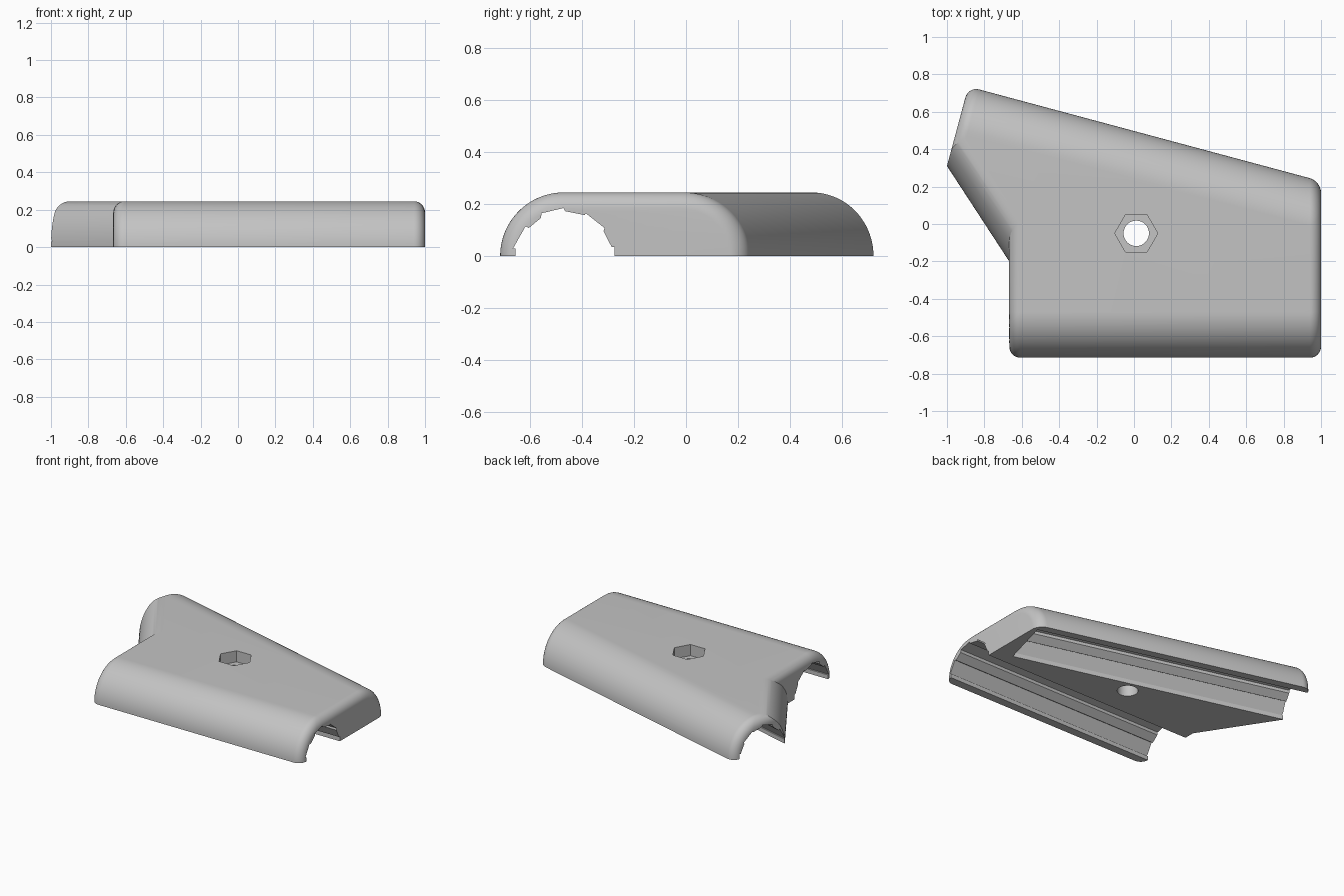
import bpy, bmesh, math
from mathutils import Vector, Matrix

if "Cube" in bpy.data.objects:
    bpy.data.objects.remove(bpy.data.objects["Cube"])

R, FILLET, SLOPE = 0.245, 0.06, 0.17   # body height, end rounding, slanted edge width
TILT = math.radians(-15)
LEVELS, CORNER = 22, 8

grey = bpy.data.materials.new("plain_grey")
grey.use_nodes = True
grey.diffuse_color = (0.55, 0.55, 0.55, 1)
grey.node_tree.nodes["Principled BSDF"].inputs["Base Color"].default_value = (0.55, 0.55, 0.55, 1)

# Footprint, counterclockwise, with the rounding style of the edge after each corner
plan = [Vector(p) for p in [(-0.667, -0.715), (1, -0.715), (1, 0.229),
                            (-0.886, 0.735), (-1, 0.31), (-0.667, -0.2)]]
kinds = ["arch", "end", "arch", "end", "slope", "end"]


def edge_line(i):
    d = (plan[(i + 1) % len(plan)] - plan[i]).normalized()
    n = Vector((-d.y, d.x))
    return n, n.dot(plan[i])


def meet(i, a, j, b):
    """Crossing of edges i and j, moved inward by a and b."""
    (n, c), (m, e) = edge_line(i), edge_line(j)
    c, e = c + a, e + b
    det = n.x * m.y - n.y * m.x
    return Vector(((c * m.y - n.y * e) / det, (n.x * e - c * m.x) / det))


def inset(kind, z):
    if kind == "end":
        h = max(0, z - (R - FILLET))
        return FILLET - math.sqrt(max(0, FILLET ** 2 - h ** 2))
    width = R if kind == "arch" else SLOPE
    return width * (1 - math.sqrt(max(0, 1 - (z / R) ** 2)))


def contour(z):
    pts = []
    top = math.acos(min(1, max(0, (z - R + FILLET) / FILLET)))
    for i in range(len(plan)):
        j = i - 1
        if "arch" not in (kinds[i], kinds[j]):
            pts.append(meet(j, inset(kinds[j], z), i, inset(kinds[i], z)))
            continue
        fan = []
        for k in range(CORNER + 1):
            phi = top * k / CORNER
            rho = R - FILLET + FILLET * math.cos(phi)
            arch = R - math.sqrt(max(0, rho ** 2 - z ** 2))
            end = FILLET * (1 - math.sin(phi))
            fan.append(meet(j, arch, i, end) if kinds[j] == "arch" else meet(j, end, i, arch))
        pts += fan if kinds[j] == "arch" else fan[::-1]
    return pts


def finish(bm, name):
    bmesh.ops.recalc_face_normals(bm, faces=bm.faces)
    mesh = bpy.data.meshes.new(name)
    bm.to_mesh(mesh)
    bm.free()
    obj = bpy.data.objects.new(name, mesh)
    bpy.context.collection.objects.link(obj)
    mesh.materials.append(grey)
    return obj


def prism(name, base, move):
    """Closed solid swept from a flat outline."""
    bm = bmesh.new()
    face = bm.faces.new([bm.verts.new(p) for p in base])
    swept = bmesh.ops.extrude_face_region(bm, geom=[face])
    bmesh.ops.translate(bm, vec=move, verts=[g for g in swept["geom"]
                                             if isinstance(g, bmesh.types.BMVert)])
    obj = finish(bm, name)
    obj.hide_render = True
    return obj


# Body: stacked contours closed by a flat base and top
bm = bmesh.new()
rings = []
for k in range(LEVELS + 1):
    z = R * math.sin(math.pi / 2 * k / LEVELS)
    rings.append([bm.verts.new((p.x, p.y, z)) for p in contour(z)])
for low, high in zip(rings, rings[1:]):
    for i in range(len(low)):
        bm.faces.new((low[i - 1], low[i], high[i], high[i - 1]))
bm.faces.new(rings[0][::-1])
bm.faces.new(rings[-1])
bmesh.ops.remove_doubles(bm, verts=bm.verts, dist=1e-4)
body = finish(bm, "clamp_body")

# Stepped channel section: sideways offset and height
section = [(-0.19, -0.1), (-0.19, 0.03), (-0.2, 0.03), (-0.152, 0.115), (-0.14, 0.108),
           (-0.094, 0.146), (-0.09, 0.165), (-0.006, 0.185), (0, 0.173), (0.075, 0.158),
           (0.079, 0.165), (0.152, 0.108), (0.148, 0.096), (0.179, 0.035), (0.19, 0.035),
           (0.19, -0.1)]


def channel(name, start, angle, length):
    turn = Matrix.Rotation(angle, 3, "Z")
    base = [turn @ Vector((0, y, z)) + Vector(start) for y, z in section]
    return prism(name, base, turn @ Vector((-length, 0, 0)))


def round_outline(sides, radius, z):
    return [(0.012 + radius * math.cos(math.tau * k / sides),
             -0.05 + radius * math.sin(math.tau * k / sides), z) for k in range(sides)]


# Straight channel, blind angled channel, nut pocket and bolt hole
cutters = [channel("straight_channel", (1.2, -0.465, 0), 0, 2.4),
           channel("angled_channel", (0.92, -0.003, 0), TILT, 2.4),
           prism("nut_pocket", round_outline(6, 0.115, R - 0.08), (0, 0, 0.2)),
           prism("bolt_hole", round_outline(32, 0.068, -0.1), (0, 0, 0.5))]

bpy.ops.object.select_all(action="DESELECT")
body.select_set(True)
bpy.context.view_layer.objects.active = body
for cutter in cutters:
    mod = body.modifiers.new(cutter.name, "BOOLEAN")
    mod.operation, mod.solver, mod.object = "DIFFERENCE", "EXACT", cutter
    bpy.ops.object.modifier_apply(modifier=mod.name)
    bpy.data.objects.remove(cutter)
bpy.ops.object.shade_smooth_by_angle(angle=math.radians(25))
